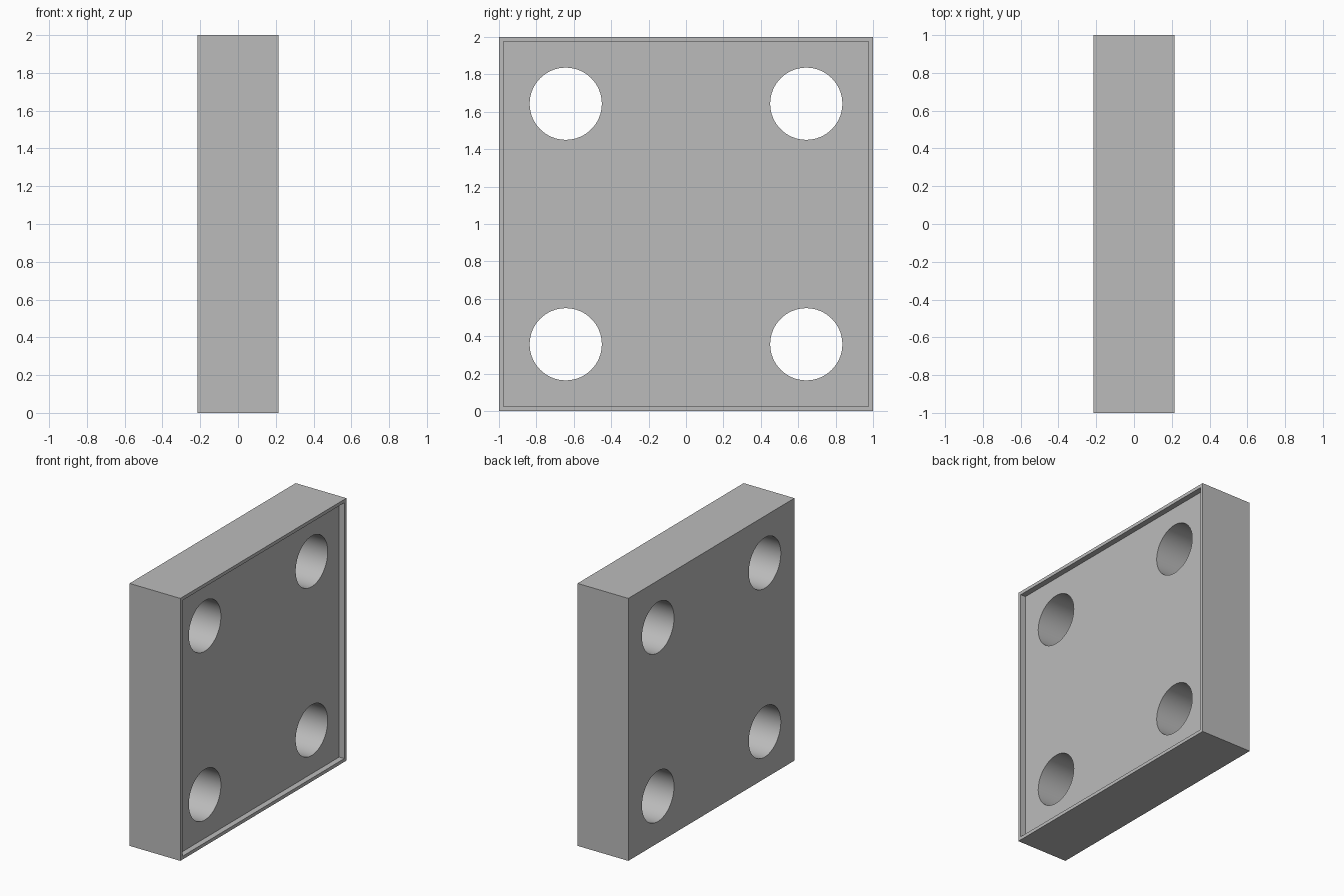
import bpy
import bmesh
import math
from mathutils import Matrix

HALF_DEPTH = 0.214
RIM = 0.036
RECESS = 0.043
HOLE_RADIUS = 0.193
HOLE_OFFSET = 0.643

default = bpy.data.objects.get("Cube")
if default:
    bpy.data.objects.remove(default, do_unlink=True)

# Single plain grey
grey = bpy.data.materials.new("plain grey")
grey.use_nodes = True
colour = (0.5, 0.5, 0.5, 1)
grey.diffuse_color = colour
grey.node_tree.nodes["Principled BSDF"].inputs["Base Color"].default_value = colour


def make_object(name, bm):
    mesh = bpy.data.meshes.new(name)
    bm.to_mesh(mesh)
    bm.free()
    mesh.materials.append(grey)
    obj = bpy.data.objects.new(name, mesh)
    bpy.context.collection.objects.link(obj)
    return obj


# Square block with a shallow rimmed recess on its +x face
bm = bmesh.new()
bmesh.ops.create_cube(
    bm, size=2,
    matrix=Matrix.Translation((0, 0, 1)) @ Matrix.Diagonal((HALF_DEPTH, 1, 1, 1)))
bm.normal_update()
panel = max(bm.faces, key=lambda f: f.normal.x)
bmesh.ops.inset_region(bm, faces=[panel], thickness=RIM, depth=0)
sunk = bmesh.ops.extrude_discrete_faces(bm, faces=[panel])["faces"]
bmesh.ops.translate(bm, verts=sunk[0].verts, vec=(-RECESS, 0, 0))
bmesh.ops.recalc_face_normals(bm, faces=bm.faces)
block = make_object("block", bm)

# Four round cutters running through the block
bm = bmesh.new()
for y in (-HOLE_OFFSET, HOLE_OFFSET):
    for z in (1 - HOLE_OFFSET, 1 + HOLE_OFFSET):
        bmesh.ops.create_cone(
            bm, cap_ends=True, segments=64,
            radius1=HOLE_RADIUS, radius2=HOLE_RADIUS, depth=1,
            matrix=Matrix.Translation((0, y, z)) @ Matrix.Rotation(math.pi / 2, 4, "Y"))
cutter = make_object("hole_cutters", bm)
cutter.hide_render = True

# Cut the holes and drop the cutters
cut = block.modifiers.new("holes", "BOOLEAN")
cut.operation = "DIFFERENCE"
cut.solver = "EXACT"
cut.object = cutter
bpy.ops.object.select_all(action="DESELECT")
block.select_set(True)
bpy.context.view_layer.objects.active = block
bpy.ops.object.modifier_apply(modifier=cut.name)
bpy.data.objects.remove(cutter, do_unlink=True)
bpy.ops.object.shade_smooth_by_angle(angle=math.radians(30))
